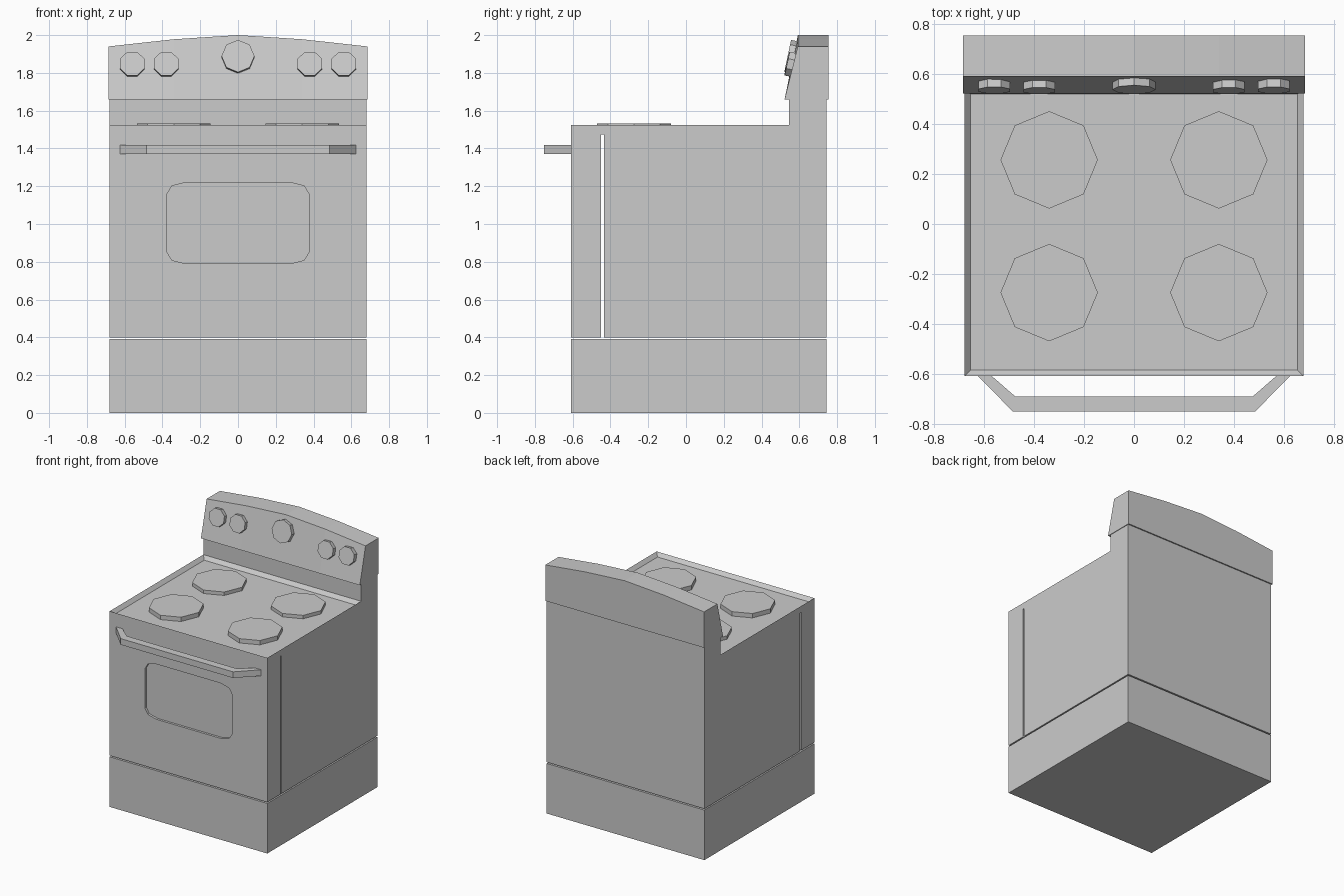
import bpy, bmesh, math
from mathutils import Vector, Matrix

if "Cube" in bpy.data.objects:
    bpy.data.objects.remove(bpy.data.objects["Cube"])


def finish(bm, name):
    bmesh.ops.recalc_face_normals(bm, faces=bm.faces)
    me = bpy.data.meshes.new(name)
    bm.to_mesh(me)
    bm.free()
    ob = bpy.data.objects.new(name, me)
    bpy.context.collection.objects.link(ob)
    return ob


def prism_bm(points, vec):
    """Closed solid: planar outline swept along vec."""
    bm = bmesh.new()
    face = bm.faces.new([bm.verts.new(p) for p in points])
    ext = bmesh.ops.extrude_face_region(bm, geom=[face], use_keep_orig=True)
    bmesh.ops.translate(bm, vec=vec,
                        verts=[g for g in ext["geom"] if isinstance(g, bmesh.types.BMVert)])
    bmesh.ops.recalc_face_normals(bm, faces=bm.faces)
    return bm


def prism(name, points, vec):
    return finish(prism_bm(points, vec), name)


def box(name, x, y0, y1, z0, z1):
    return prism(name, [(-x, y0, z0), (x, y0, z0), (x, y1, z0), (-x, y1, z0)], (0, 0, z1 - z0))


def octagon(r, phase=0):
    return [(r * math.cos(phase + i * math.pi / 4), r * math.sin(phase + i * math.pi / 4), 0)
            for i in range(8)]


W, FRONT, BACK = 0.68, -0.61, 0.745

# Bottom drawer, main body and oven door, separated by narrow gaps
box("drawer", W, FRONT, BACK, 0, 0.39)
box("oven_body", W, -0.435, BACK, 0.4, 1.475)
door = box("oven_door", W, FRONT, -0.45, 0.4, 1.475)

# Shallow recessed window with rounded corners
corner = [(0.275, 0.215), (0.35, 0.197), (0.375, 0.155)]
outline = (corner[::-1] + [(-x, z) for x, z in corner]
           + [(-x, -z) for x, z in corner[::-1]] + [(x, -z) for x, z in corner])
cutter = prism("window_cutter", [(x, FRONT - 0.05, 1.005 + z) for x, z in outline], (0, 0.068, 0))
cutter.hide_render = True
cutter.hide_set(True)
cut = door.modifiers.new("window", "BOOLEAN")
cut.operation, cut.solver, cut.object = "DIFFERENCE", "EXACT", cutter

# Door handle
half = [(0.63, -0.605), (0.485, -0.752)]
inner = [(0.575, -0.605), (0.475, -0.692)]
path = half + [(-x, y) for x, y in half[::-1]] + [(-x, y) for x, y in inner] + inner[::-1]
prism("door_handle", [(x, y, 1.37) for x, y in path], (0, 0, 0.048))

# Cooktop with upright back riser; top sunk with sloping rim
side = [(FRONT, 1.475), (BACK, 1.475), (BACK, 1.66), (0.545, 1.66), (0.545, 1.525), (FRONT, 1.525)]
bm = prism_bm([(-W, y, z) for y, z in side], (2 * W, 0, 0))
top = [f for f in bm.faces if f.normal.z > 0.9 and abs(f.calc_center_median().z - 1.525) < 0.01]
bmesh.ops.inset_individual(bm, faces=top, thickness=0.024, depth=-0.028, use_even_offset=True)
finish(bm, "cooktop")

# Burners
for y, ztop, row in ((-0.275, 1.531, "front"), (0.257, 1.524, "rear")):
    for x, s in ((-0.34, "left"), (0.34, "right")):
        ob = prism(f"burner_{row}_{s}", octagon(0.195), (0, 0, ztop - 1.494))
        ob.location = (x, y, 1.494)

# Control panel: arched top, front face leaning back
arch = [(-0.685, 1.94), (-0.34, 1.978), (0, 2.0), (0.34, 1.978), (0.685, 1.94)]
bm = bmesh.new()
rows = [[bm.verts.new(p) for p in ((x, 0.522, 1.66), (x, 0.592, z), (x, 0.755, z), (x, 0.755, 1.66))]
        for x, z in arch]
for a, b in zip(rows, rows[1:]):
    for i in range(4):
        bm.faces.new((a[i], b[i], b[(i + 1) % 4], a[(i + 1) % 4]))
bm.faces.new(rows[0])
bm.faces.new(rows[-1])
finish(bm, "control_panel")

# Knobs, square to the leaning panel
for i, (x, z, r, phase) in enumerate([(0, 1.88, 0.087, 0)] +
                                     [(x, 1.84, 0.069, math.pi / 8) for x in (-0.56, -0.38, 0.38, 0.56)]):
    ob = prism("clock_knob" if i == 0 else f"burner_knob_{i}", octagon(r, phase), (0, 0, 0.045))
    surface = 0.522 + (z - 1.66) * 0.07 / (0.34 - 0.08 * abs(x))
    ob.location = (x, surface + 0.015, z)
    ob.rotation_euler = (math.radians(78), 0, 0)
